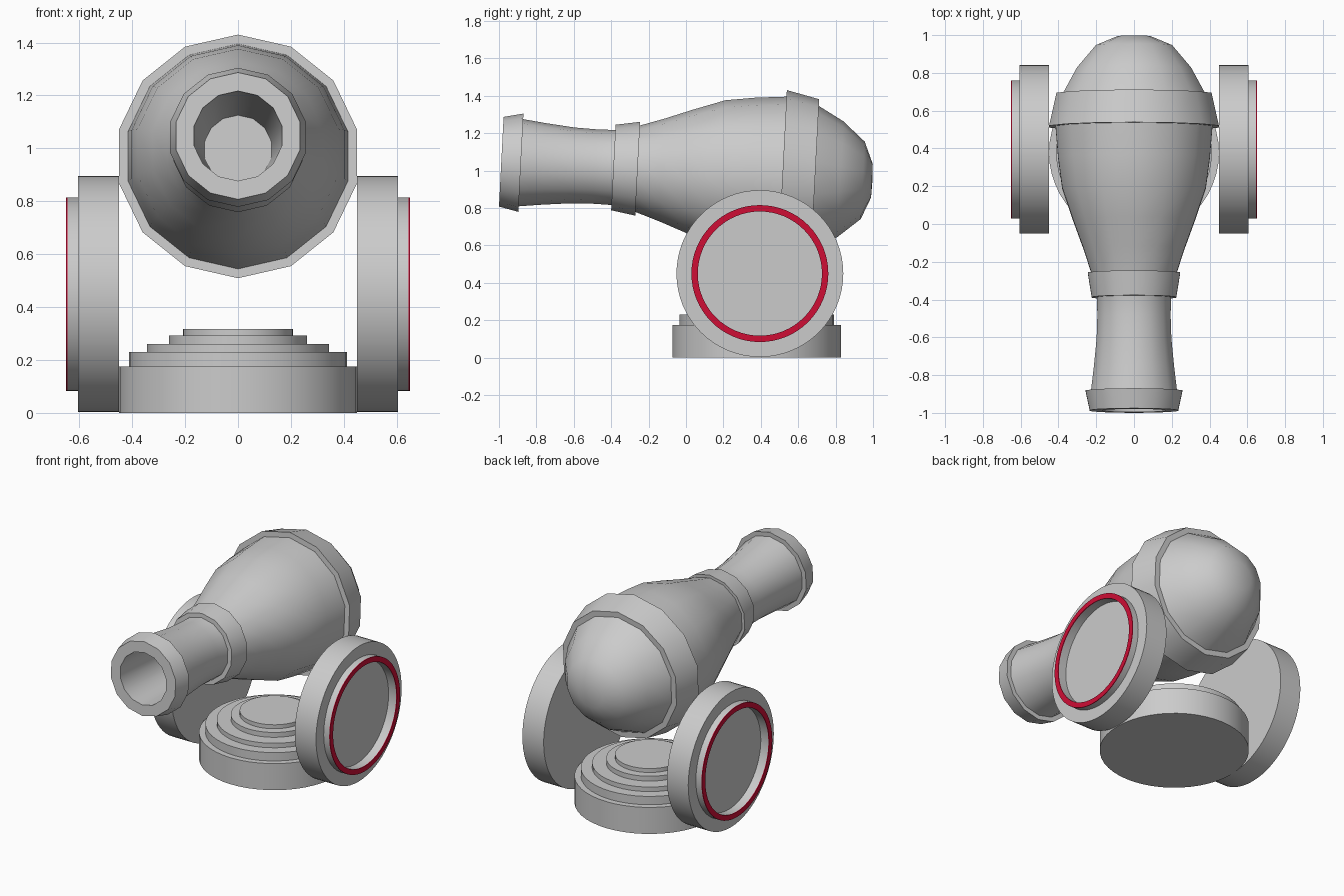
import bpy, bmesh, math
from mathutils import Vector

if "Cube" in bpy.data.objects:
    bpy.data.objects.remove(bpy.data.objects["Cube"])


def material(name, rgb):
    m = bpy.data.materials.new(name)
    m.diffuse_color = (*rgb, 1)
    m.use_nodes = True
    m.node_tree.nodes["Principled BSDF"].inputs["Base Color"].default_value = m.diffuse_color
    return m


GREY = material("grey metal", (0.6, 0.6, 0.6))
RED = material("red accent", (0.62, 0.004, 0.036))


def lathe(name, profile, sides, origin, axis, up, mat=GREY, closed=False):
    """Revolve (radius, distance) points around an axis, first vertex row towards 'up'."""
    origin, axis, up = Vector(origin), Vector(axis).normalized(), Vector(up).normalized()
    side = axis.cross(up)
    bm = bmesh.new()
    rows = []
    for i in range(sides):
        a = 2 * math.pi * i / sides
        out = up * math.cos(a) + side * math.sin(a)
        rows.append([bm.verts.new(origin + out * r + axis * d) for r, d in profile])
    n = len(profile)
    for i in range(sides):
        p, q = rows[i], rows[(i + 1) % sides]
        for j in range(n if closed else n - 1):
            k = (j + 1) % n
            bm.faces.new((p[j], q[j], q[k], p[k]))
    # Collapse the points lying on the axis
    bmesh.ops.remove_doubles(bm, verts=bm.verts[:], dist=1e-5)
    bmesh.ops.recalc_face_normals(bm, faces=bm.faces[:])
    mesh = bpy.data.meshes.new(name)
    bm.to_mesh(mesh)
    bm.free()
    mesh.materials.append(mat)
    ob = bpy.data.objects.new(name, mesh)
    bpy.context.collection.objects.link(ob)
    bpy.ops.object.select_all(action='DESELECT')
    ob.select_set(True)
    bpy.context.view_layer.objects.active = ob
    bpy.ops.object.shade_smooth_by_angle(angle=math.radians(30))
    return ob


# Barrel: 14-sided lathe parts on an axis tilted slightly nose-up
TILT = math.radians(2.95)
MUZZLE = (0, -0.9875, 1.047)
AXIS = (0, math.cos(TILT), -math.sin(TILT))
UP = (0, math.sin(TILT), math.cos(TILT))


def barrel_part(name, profile, closed=False):
    return lathe(name, profile, 14, MUZZLE, AXIS, UP, closed=closed)


# Bore, neck and swelling body
barrel_part("barrel_body", [
    (0, 1.0), (0.13, 1.0), (0.17, 0), (0.234, 0.10), (0.218, 0.23),
    (0.203, 0.38), (0.199, 0.50), (0.201, 0.62), (0.228, 0.72),
    (0.275, 0.86), (0.331, 1.01), (0.39, 1.18), (0.412, 1.34),
    (0.427, 1.52), (0, 1.52)])
# Raised rings
barrel_part("muzzle_ring", [(0.17, 0), (0.24, 0), (0.263, 0.105), (0.22, 0.105)], True)
barrel_part("collar_ring", [(0.18, 0.60), (0.229, 0.60), (0.251, 0.73), (0.18, 0.73)], True)
barrel_part("rear_band", [(0.36, 1.505), (0.461, 1.505), (0.421, 1.68), (0.33, 1.68)], True)
# Rounded rear end
barrel_part("rear_dome", [
    (0, 1.6), (0.36, 1.6), (0.385, 1.68), (0.31, 1.815),
    (0.207, 1.935), (0.09, 1.984), (0, 1.987)])

# Stepped round base
steps = [(0.45, 0.175), (0.412, 0.23), (0.344, 0.26), (0.26, 0.292), (0.207, 0.318)]
base_profile, low = [(0, 0)], 0
for r, top in steps:
    base_profile += [(r, low), (r, top)]
    low = top
base_profile.append((0, low))
lathe("base", base_profile, 48, (0, 0.378, 0), (0, 0, 1), (0, 1, 0))

# Side wheels with a recessed hub and a red ring
for label, s in (("left", -1), ("right", 1)):
    centre = (0, 0.395, 0.449)
    lathe(label + "_wheel", [
        (0, 0.45), (0.446, 0.45), (0.446, 0.605), (0.366, 0.605),
        (0.366, 0.645), (0.332, 0.645), (0.332, 0.59), (0, 0.59)],
        64, centre, (s, 0, 0), (0, 0, 1))
    lathe(label + "_wheel_accent", [
        (0.332, 0.645), (0.366, 0.645), (0.366, 0.65), (0.332, 0.65)],
        64, centre, (s, 0, 0), (0, 0, 1), RED, True)
